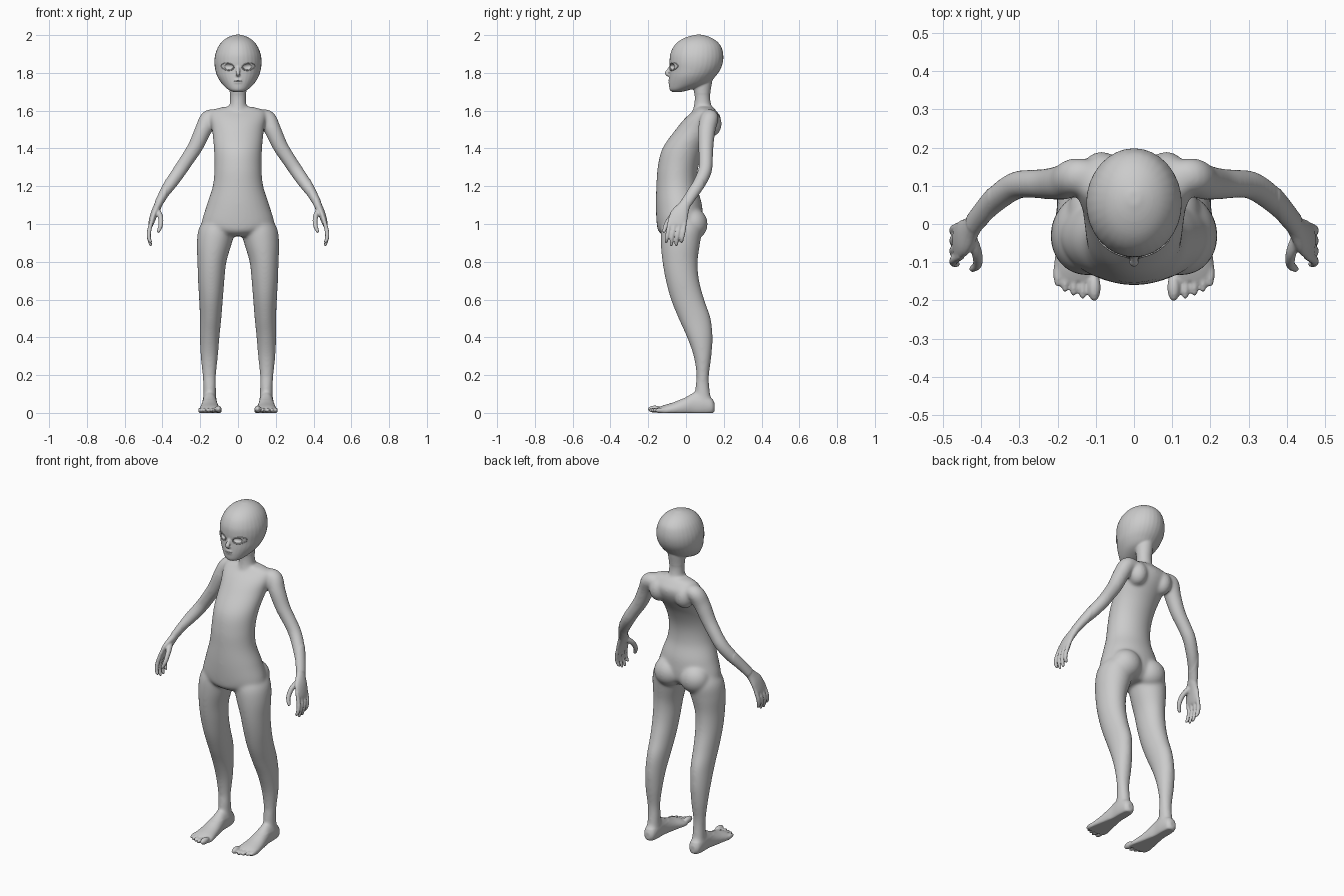
import bpy, bmesh, math
from mathutils import Vector

if "Cube" in bpy.data.objects:
    bpy.data.objects.remove(bpy.data.objects["Cube"])

skin = bpy.data.materials.new("plain grey")
skin.use_nodes = True
grey = (0.6, 0.6, 0.6, 1)
skin.diffuse_color = grey
skin.node_tree.nodes["Principled BSDF"].inputs["Base Color"].default_value = grey

SIDES = 32


def spline(rows, steps=6):
    """Smooth interpolation through rows of values."""
    pts = [Vector(r) for r in rows]
    out = []
    for i in range(len(pts) - 1):
        p0, p1, p2, p3 = pts[max(i - 1, 0)], pts[i], pts[i + 1], pts[min(i + 2, len(pts) - 1)]
        for s in range(steps):
            t = s / steps
            out.append(p1 + (p2 - p0) * (t / 2)
                       + (p0 * 2 - p1 * 5 + p2 * 4 - p3) * (t * t / 2)
                       + (p1 * 3 - p0 - p2 * 3 + p3) * (t ** 3 / 2))
    return out + [pts[-1]]


def skin_rings(bm, rings):
    loops = [[bm.verts.new(p) for p in ring] for ring in rings]
    faces = [bm.faces.new(loops[0]), bm.faces.new(loops[-1])]
    for a, b in zip(loops, loops[1:]):
        for i in range(len(a)):
            j = (i + 1) % len(a)
            faces.append(bm.faces.new((a[i], a[j], b[j], b[i])))
    bmesh.ops.recalc_face_normals(bm, faces=faces)


def circle():
    return [(math.cos(k * math.tau / SIDES), math.sin(k * math.tau / SIDES)) for k in range(SIDES)]


def stack(bm, rows, along_y=False, side=1):
    """Rows: station, centre x, half width, low and high of the other axis."""
    rings = []
    for t, xc, hx, lo, hi in spline(rows):
        ring = []
        for c, s in circle():
            x, w = side * (xc + hx * c), (lo + hi) / 2 + (hi - lo) / 2 * s
            ring.append((x, t, max(w, 0)) if along_y else (x, w, t))
        rings.append(ring)
    skin_rings(bm, rings)


def tube(bm, rows, side=1):
    """Rows: x, y, z, radius towards y, radius across."""
    pts = spline(rows)
    rings = []
    for i, p in enumerate(pts):
        t = Vector(pts[min(i + 1, len(pts) - 1)][:3]) - Vector(pts[max(i - 1, 0)][:3])
        t.normalize()
        u = (Vector((0, 1, 0)) - t * t.y).normalized()
        v = t.cross(u)
        ring = [Vector(p[:3]) + u * p[3] * c + v * p[4] * s for c, s in circle()]
        rings.append([(side * q.x, q.y, q.z) for q in ring])
    skin_rings(bm, rings)


def ball(bm, centre, size):
    made = bmesh.ops.create_uvsphere(bm, u_segments=24, v_segments=16, radius=1)["verts"]
    for v in made:
        v.co = Vector(centre) + Vector([a * b for a, b in zip(v.co, size)])


def finish(bm, name):
    mesh = bpy.data.meshes.new(name)
    bm.to_mesh(mesh)
    bm.free()
    obj = bpy.data.objects.new(name, mesh)
    bpy.context.collection.objects.link(obj)
    mesh.materials.append(skin)
    return obj


def bake(obj):
    graph = bpy.context.evaluated_depsgraph_get()
    obj.data = bpy.data.meshes.new_from_object(obj.evaluated_get(graph))
    obj.modifiers.clear()


bm = bmesh.new()
# torso
stack(bm, [(.935, 0, .09, -.11, .04), (.96, 0, .15, -.145, .07), (1, 0, .192, -.155, .09),
           (1.1, 0, .166, -.16, .085), (1.2, 0, .134, -.157, .06), (1.3, 0, .125, -.15, .065),
           (1.4, 0, .128, -.125, .105), (1.5, 0, .138, -.055, .17), (1.56, 0, .15, -.005, .185),
           (1.6, 0, .14, .04, .16), (1.62, 0, .08, .055, .14)])
# neck
stack(bm, [(1.56, 0, .07, .02, .16), (1.62, 0, .047, .04, .137), (1.68, 0, .043, .045, .128),
           (1.76, 0, .05, .03, .14)])
# head and nose
stack(bm, [(1.698, 0, .02, -.07, -.03), (1.71, 0, .05, -.086, .02), (1.74, 0, .083, -.09, .11),
           (1.78, 0, .109, -.088, .155), (1.82, 0, .121, -.085, .183), (1.86, 0, .125, -.087, .196),
           (1.9, 0, .12, -.083, .197), (1.94, 0, .104, -.065, .186), (1.97, 0, .08, -.035, .16),
           (1.99, 0, .05, .005, .125), (2.002, 0, .015, .05, .085)])
tube(bm, [(0, -.078, 1.84, .006, .006), (0, -.091, 1.815, .01, .01),
          (0, -.1, 1.797, .012, .013), (0, -.084, 1.786, .008, .01)])
# lips
for z in (1.762, 1.75):
    ball(bm, (0, -.084, z), (.024, .01, .007))

for side in (1, -1):
    # buttock and shoulder blade
    ball(bm, (side * .085, .035, 1.0), (.088, .08, .085))
    ball(bm, (side * .085, .13, 1.53), (.055, .06, .07))
    # leg
    stack(bm, [(.05, .15, .036, .05, .135), (.14, .15, .034, .05, .124), (.2, .152, .036, .055, .122),
               (.3, .152, .046, .04, .135), (.4, .15, .052, .005, .141), (.5, .145, .057, -.04, .131),
               (.6, .143, .063, -.08, .097), (.7, .142, .07, -.107, .07), (.8, .138, .077, -.125, .062),
               (.9, .125, .093, -.134, .075), (.98, .11, .096, -.13, .085),
               (1.05, .1, .06, -.1, .06)], side=side)
    # foot and toes
    stack(bm, [(.152, .15, .016, .01, .05), (.135, .15, .033, -.01, .08), (.09, .15, .039, -.02, .11),
               (.04, .15, .039, -.02, .108), (0, .15, .044, -.02, .085), (-.06, .15, .053, -.02, .058),
               (-.12, .148, .062, -.02, .04), (-.15, .147, .056, -.01, .028)], True, side)
    for k, (x, tip) in enumerate([(.104, .2), (.134, .196), (.158, .188), (.18, .178), (.2, .163)]):
        r = .011 if k else .017
        ball(bm, (side * x, -tip + .034, r + .003), (r, .036, r + .002))
    # arm
    tube(bm, [(.08, .12, 1.56, .04, .035), (.15, .125, 1.562, .048, .045), (.183, .11, 1.5, .047, .045),
              (.225, .105, 1.41, .041, .041), (.27, .105, 1.34, .038, .038), (.31, .1, 1.28, .037, .037),
              (.355, .07, 1.215, .035, .034), (.395, .03, 1.155, .031, .026),
              (.42, 0, 1.11, .03, .022)], side)
    # palm
    tube(bm, [(.41, .012, 1.13, .026, .02), (.425, -.01, 1.095, .032, .021),
              (.445, -.035, 1.05, .048, .019), (.461, -.048, 1.0, .048, .014),
              (.464, -.05, .985, .04, .008)], side)
    # fingers
    for k, drop in enumerate((.905, .889, .89, .905)):
        y = -.09 + k * .027
        tube(bm, [(.452, y + .006, 1.03, .01, .01), (.47, y - .004, .965, .0115, .0115),
                  (.471, y - .012, .925, .0105, .0105), (.462, y - .015, drop, .008, .008),
                  (.46, y - .015, drop - .006, .003, .003)], side)
    # thumb
    tube(bm, [(.43, -.03, 1.075, .018, .016), (.411, -.075, 1.04, .015, .014),
              (.409, -.105, .995, .013, .012), (.422, -.117, .96, .009, .009),
              (.425, -.119, .953, .003, .003)], side)

body = finish(bm, "body")
remesh = body.modifiers.new("fuse", "REMESH")
remesh.mode = "VOXEL"
remesh.voxel_size = .005
soft = body.modifiers.new("soften", "SMOOTH")
soft.iterations = 3
bake(body)

# blend the joins of trunk and limbs, keeping face, hands and toes crisp
bm = bmesh.new()
bm.from_mesh(body.data)
limbs = [v for v in bm.verts if .07 < v.co.z < 1.69 and abs(v.co.x) < .38]
for _ in range(25):
    bmesh.ops.smooth_vert(bm, verts=limbs, factor=.5, use_axis_x=True, use_axis_y=True, use_axis_z=True)
bm.to_mesh(body.data)
bm.free()


def face_y(x):
    return .049 - .135 * math.sqrt(1 - (x / .122) ** 2)


# eye sockets and mouth slit
bm = bmesh.new()
for side in (1, -1):
    ball(bm, (side * .056, face_y(.056) - .006, 1.833), (.032, .018, .017))
ball(bm, (0, -.094, 1.756), (.028, .012, .0025))
cutter = finish(bm, "face_cutter")
cutter.hide_render = True
cut = body.modifiers.new("carve", "BOOLEAN")
cut.operation = "DIFFERENCE"
cut.object = cutter
bake(body)
bpy.data.objects.remove(cutter)


# eyelid rims, almond shaped, lying on the face
for side, name in ((1, "left_eyelid"), (-1, "right_eyelid")):
    curve = bpy.data.curves.new(name, "CURVE")
    curve.dimensions = "3D"
    curve.bevel_depth = .0028
    line = curve.splines.new("POLY")
    line.points.add(SIDES - 1)
    line.use_cyclic_u = True
    for point, (c, s) in zip(line.points, circle()):
        x = .056 + .034 * c
        point.co = (side * x, face_y(x) - .001, 1.833 + .019 * s + .004 * c, 1)
    curve.materials.append(skin)
    rim = bpy.data.objects.new(name, curve)
    bpy.context.collection.objects.link(rim)

bpy.ops.object.select_all(action="DESELECT")
body.select_set(True)
bpy.context.view_layer.objects.active = body
bpy.ops.object.shade_smooth_by_angle(angle=math.radians(50))
